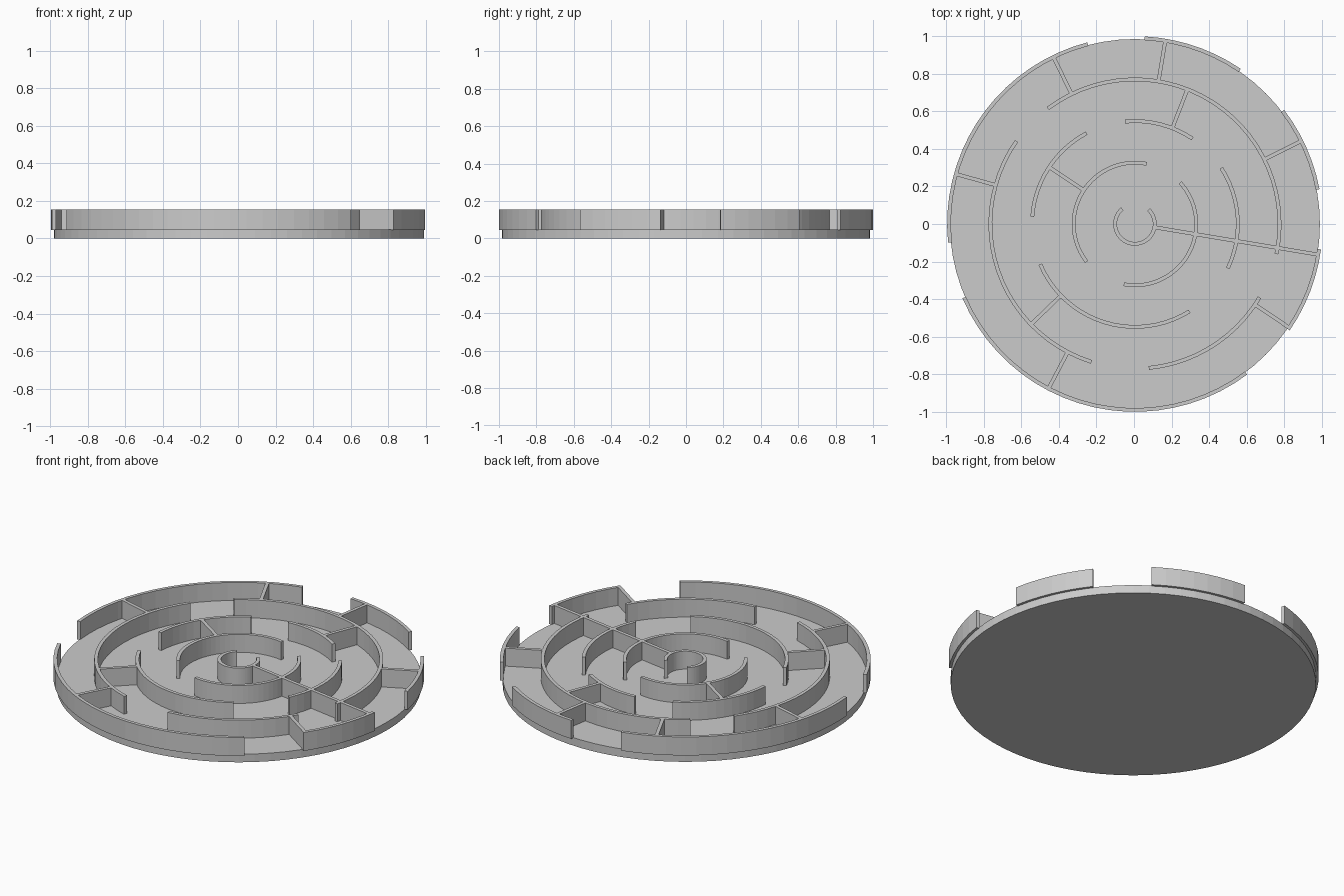
import bpy
import bmesh
from math import radians, cos, sin, ceil

cube = bpy.data.objects.get("Cube")
if cube:
    bpy.data.objects.remove(cube, do_unlink=True)

CENTER_X = 0.005
DISC_RADIUS, DISC_TOP = 0.985, 0.048
WALL_BOTTOM, WALL_TOP = 0.045, 0.155
THICK = 0.02
RINGS = [0.1055, 0.3265, 0.548, 0.77, 0.99]   # centre-line radii

grey = bpy.data.materials.new("light_grey")
grey.use_nodes = True
grey.diffuse_color = (0.6, 0.6, 0.6, 1)
grey.node_tree.nodes["Principled BSDF"].inputs["Base Color"].default_value = (0.6, 0.6, 0.6, 1)


def prism(name, outline, bottom, top):
    """Extrude a closed outline, given anticlockwise, into a solid."""
    bm = bmesh.new()
    face = bm.faces.new([bm.verts.new((x, y, bottom)) for x, y in outline])
    extruded = bmesh.ops.extrude_face_region(bm, geom=[face])["geom"]
    verts = [v for v in extruded if isinstance(v, bmesh.types.BMVert)]
    bmesh.ops.translate(bm, verts=verts, vec=(0, 0, top - bottom))
    bmesh.ops.recalc_face_normals(bm, faces=bm.faces)
    mesh = bpy.data.meshes.new(name)
    bm.to_mesh(mesh)
    bm.free()
    mesh.materials.append(grey)
    obj = bpy.data.objects.new(name, mesh)
    obj.location.x = CENTER_X
    bpy.context.collection.objects.link(obj)
    return obj


def polar(radius, degrees):
    return radius * cos(radians(degrees)), radius * sin(radians(degrees))


def arc_wall(name, radius, start, end):
    steps = ceil((end - start) / 5)
    angles = [start + (end - start) * i / steps for i in range(steps + 1)]
    outer = [polar(radius + THICK / 2, a) for a in angles]
    inner = [polar(radius - THICK / 2, a) for a in reversed(angles)]
    return prism(name, outer + inner, WALL_BOTTOM, WALL_TOP)


def spoke_wall(name, inner_ring, angle):
    # Butts against the rings on either side
    r0 = RINGS[inner_ring] + THICK / 2 - 0.002
    r1 = RINGS[inner_ring + 1] - THICK / 2 + 0.002
    c, s, h = cos(radians(angle)), sin(radians(angle)), THICK / 2
    corners = [(r0, -h), (r1, -h), (r1, h), (r0, h)]
    return prism(name, [(r * c - t * s, r * s + t * c) for r, t in corners],
                 WALL_BOTTOM, WALL_TOP)


# Round base
prism("base_disc", [polar(DISC_RADIUS, a) for a in range(0, 360, 5)], 0, DISC_TOP)

# Ring walls: start and end angle of each arc, from the innermost ring outwards
ARCS = [
    [(130, 406)],
    [(79, 218), (259.5, 402.5)],
    [(56, 95.5), (118, 176), (203, 302), (-25.5, 33)],
    [(-12, 127), (145, 252.5), (275.5, 329.5)],
    [(104.7, 185.7), (203.3, 306.7), (-34.5, -7.8), (10.7, 37.4), (55.7, 87)],
]
for ring, arcs in enumerate(ARCS):
    for i, (start, end) in enumerate(arcs):
        arc_wall(f"ring_{ring + 1}_wall_{i + 1}", RINGS[ring], start, end)

# Spoke walls: angles of the spokes leaving each ring outwards
SPOKES = [
    [-9.5],
    [-9.5, 146.5],
    [-9.5, 68.7, 224],
    [-9.5, 26.5, 80.6, 116, 164.4, 242.3, -33.9],
]
for ring, angles in enumerate(SPOKES):
    for i, angle in enumerate(angles):
        spoke_wall(f"spoke_{ring + 1}_wall_{i + 1}", ring, angle)
